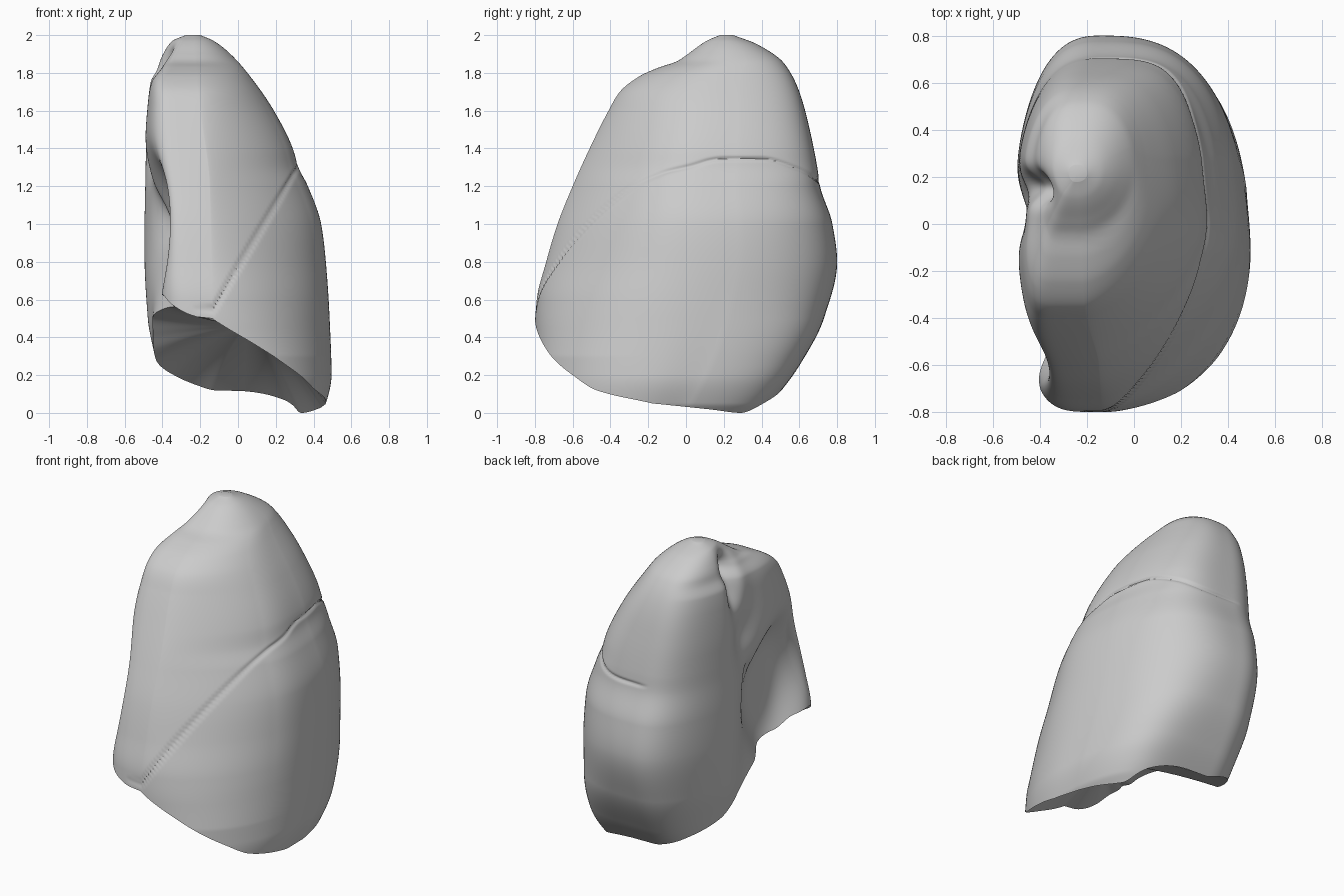
import bpy, bmesh, math

old = bpy.data.objects.get("Cube")
if old:
    bpy.data.objects.remove(old)


def profile(points):
    """Smooth monotone curve through (position, value) points."""
    xs, ys = zip(*points)
    slope = [(ys[i + 1] - ys[i]) / (xs[i + 1] - xs[i]) for i in range(len(xs) - 1)]
    tan = [slope[0]]
    for a, b in zip(slope, slope[1:]):
        tan.append(2 * a * b / (a + b) if a * b > 0 else 0)
    tan.append(slope[-1])

    def value(x):
        x = min(max(x, xs[0]), xs[-1])
        i = 0
        while i < len(slope) - 1 and x > xs[i + 1]:
            i += 1
        h = xs[i + 1] - xs[i]
        t = (x - xs[i]) / h
        return (ys[i] * (1 + 2 * t) * (1 - t) ** 2 + ys[i + 1] * t * t * (3 - 2 * t)
                + h * tan[i] * t * (1 - t) ** 2 + h * tan[i + 1] * t * t * (t - 1))
    return value


# Outline of the body against height
front_y = profile([(0, -.8), (.45, -.8), (.6, -.79), (.8, -.74), (1, -.68), (1.2, -.6),
                   (1.4, -.51), (1.6, -.41), (1.7, -.35), (1.78, -.25), (1.83, -.14),
                   (1.86, -.05), (1.9, .01), (1.97, .11), (2, .18)])
back_y = profile([(0, .4), (.1, .49), (.25, .6), (.5, .73), (.8, .8), (1, .775), (1.2, .71),
                  (1.3, .695), (1.5, .655), (1.7, .6), (1.85, .52), (1.95, .38), (2, .25)])
outer_x = profile([(0, .43), (.05, .465), (.2, .495), (.5, .485), (.8, .465), (1, .44),
                   (1.2, .37), (1.3, .32), (1.4, .29), (1.6, .19), (1.8, .05),
                   (1.9, -.04), (1.97, -.13), (2, -.2)])
inner_x = profile([(0, -.43), (.3, -.47), (.5, -.5), (.8, -.51), (1.4, -.505), (1.65, -.49),
                   (1.75, -.475), (1.82, -.435), (1.9, -.4), (1.97, -.35), (2, -.28)])
spine_x = profile([(0, -.13), (1.2, -.15), (1.6, -.2), (2, -.24)])

# How full the corners are against height: small is square, large is pointed
front_taper = profile([(.3, .9), (.9, 1.5), (1.2, 1.7), (2, 1)])
back_taper = profile([(0, .33), (.3, .45), (.8, .74), (1.3, .54), (1.8, .7), (2, 1)])
inner_taper = profile([(.6, .42), (1.2, .3), (1.8, .22), (2, .5)])

# Height of the lower rim around the body, by angle in degrees
rim_z = profile([(0, .05), (30, .02), (55, 0), (75, .07), (90, .12), (120, .19), (150, .27),
                 (160, .33), (170, .42), (180, .51), (195, .56), (210, .56), (225, .61),
                 (240, .63), (255, .57), (270, .5), (285, .4), (300, .29), (315, .2),
                 (330, .12), (360, .05)])

# Fissure between the lobes towards the back: height against depth
back_fissure = profile([(-.2, 1.22), (0, 1.3), (.2, 1.345), (.4, 1.345), (.6, 1.29),
                        (.7, 1.23), (.8, 1.15)])

# Hollows on the inner side: y, z, y radius, z radius, depth, edge sharpness
HOLLOWS = [(-.32, .87, .31, .43, .21, 2),    # heart impression
           (-.01, 1.03, .05, .13, .06, 1),   # root of the lung
           (.04, .9, .13, 1, .05, 1),        # shallow channel beside the spine bulge
           (.16, 1.72, .06, .15, .08, 1),    # artery groove below the apex
           (.15, 1.84, .06, .07, .07, 1),    # notch under the apex
           (.1, 1.4, .1, .15, .04, 1)]       # arch groove


def fissure_distance(x, y, z):
    """Distance above the fissure: a slanted plane in front, a curve behind."""
    front = (z - .77 - 1.667 * x) / 1.944
    w = min(max((y + .1) / .2, 0), 1)
    return front * (1 - w) + (z - back_fissure(y)) * w


def surface(angle, z):
    c, s = math.cos(angle), math.sin(angle)
    yf, yb, sx = front_y(z), back_y(z), spine_x(z)
    y = (yf + yb) / 2 + (yb - yf) / 2 * s
    if c >= 0:
        taper = front_taper(z) if s < 0 else back_taper(z)
        blend = min(abs(s) * 3, 1)
        x = sx + (outer_x(z) - sx) * c ** (1 + (taper - 1) * blend)
    else:
        taper = inner_taper(z) if s < 0 else .78
        x = sx - (sx - inner_x(z)) * (-c) ** taper
        for hy, hz, ry, rz, depth, sharp in HOLLOWS:
            d = ((y - hy) / ry) ** 2 + ((z - hz) / rz) ** 2
            x += depth * math.exp(-d ** sharp) * min(1, -2 * c)
    # Narrow crease along the fissure, fading out towards the inner side
    fade = min(max((x + .22) / .1, 0), 1)
    crease = .011 * fade * math.exp(-(fissure_distance(x, y, z) / .009) ** 2)
    return x - crease * c, y - crease * s, z


COLUMNS, ROWS, CAP = 220, 260, 16
bm = bmesh.new()


def bridge(lower, upper):
    for i in range(COLUMNS):
        j = (i + 1) % COLUMNS
        bm.faces.new((lower[i], lower[j], upper[j], upper[i]))


# Outer wall, from the rim up to the apex, with rows closing up near the top
angles = [math.tau * i / COLUMNS for i in range(COLUMNS)]
rings = []
for r in range(ROWS):
    t = r / ROWS
    if t > .9:
        t = 1 - .1 * (10 * (1 - t)) ** 2
    ring = []
    for a in angles:
        low = rim_z(math.degrees(a))
        ring.append(bm.verts.new(surface(a, low + (2 - low) * t)))
    rings.append(ring)
for lower, upper in zip(rings, rings[1:]):
    bridge(lower, upper)
apex = bm.verts.new((-.24, .215, 2))
for i in range(COLUMNS):
    bm.faces.new((rings[-1][i], rings[-1][(i + 1) % COLUMNS], apex))

# Hollow diaphragm surface closing the underside
centre = (.05, -.2, .46)
previous = rings[0]
for k in range(1, CAP):
    u = k / CAP
    rise = u * (1.5 - .5 * u)
    ring = []
    for v in rings[0]:
        x, y, z = v.co
        ring.append(bm.verts.new((x + (centre[0] - x) * u, y + (centre[1] - y) * u,
                                  z + (centre[2] - z) * rise)))
    bridge(ring, previous)
    previous = ring
middle = bm.verts.new(centre)
for i in range(COLUMNS):
    bm.faces.new((previous[(i + 1) % COLUMNS], previous[i], middle))

bmesh.ops.recalc_face_normals(bm, faces=bm.faces)
mesh = bpy.data.meshes.new("lung")
bm.to_mesh(mesh)
bm.free()
lung = bpy.data.objects.new("lung", mesh)
bpy.context.collection.objects.link(lung)

# Plain grey
grey = bpy.data.materials.new("light_grey")
grey.use_nodes = True
colour = (.6, .6, .6, 1)
grey.diffuse_color = colour
grey.node_tree.nodes["Principled BSDF"].inputs["Base Color"].default_value = colour
mesh.materials.append(grey)

bpy.ops.object.select_all(action='DESELECT')
lung.select_set(True)
bpy.context.view_layer.objects.active = lung
bpy.ops.object.shade_smooth_by_angle(angle=math.radians(50))
